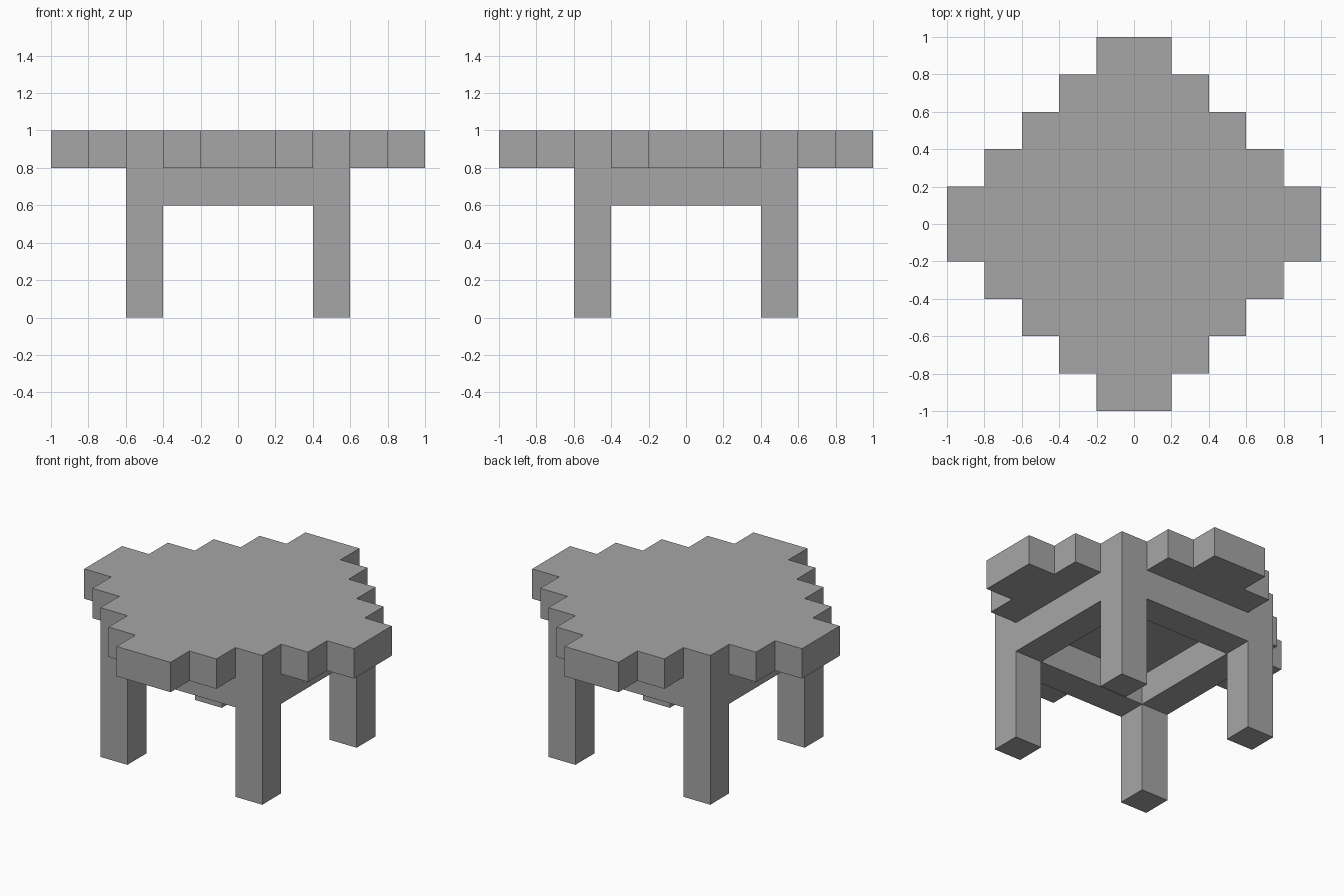
import bpy
import bmesh

cube = bpy.data.objects.get("Cube")
if cube:
    bpy.data.objects.remove(cube, do_unlink=True)

U = 0.2  # block size

grey = bpy.data.materials.new("plain grey")
grey.use_nodes = True
colour = (0.38, 0.38, 0.38, 1.0)
grey.diffuse_color = colour
grey.node_tree.nodes["Principled BSDF"].inputs["Base Color"].default_value = colour


def prism(name, outline, z0, z1):
    """Extrude a flat outline from z0 up to z1."""
    bm = bmesh.new()
    base = bm.faces.new([bm.verts.new((x, y, z0)) for x, y in outline])
    top = bmesh.ops.extrude_face_region(bm, geom=[base], use_keep_orig=True)["geom"]
    for v in top:
        if isinstance(v, bmesh.types.BMVert):
            v.co.z = z1
    bmesh.ops.recalc_face_normals(bm, faces=bm.faces)
    mesh = bpy.data.meshes.new(name)
    bm.to_mesh(mesh)
    bm.free()
    mesh.materials.append(grey)
    obj = bpy.data.objects.new(name, mesh)
    bpy.context.collection.objects.link(obj)
    return obj


def box(name, x0, x1, y0, y1, z0, z1):
    return prism(name, [(x0, y0), (x1, y0), (x1, y1), (x0, y1)], z0, z1)


# Tabletop: one stepped quarter, turned four times
quarter = []
for i in range(5):
    quarter += [((5 - i) * U, i * U), ((5 - i) * U, (i + 1) * U)]
quarter = quarter[1:]
outline = []
for turn in range(4):
    outline += quarter
    quarter = [(-y, x) for x, y in quarter]
prism("tabletop", outline, 0.8, 1.0)

# Legs, one in each corner
for sy, depth in ((-1, "front"), (1, "back")):
    for sx, side in ((-1, "right"), (1, "left")):
        x, y = sx * 0.5, sy * 0.5
        box(f"{depth}_{side}_leg", x - 0.1, x + 0.1, y - 0.1, y + 0.1, 0.0, 0.8)

# Rails joining the legs under the top
for s, depth, side in ((-1, "front", "right"), (1, "back", "left")):
    c = s * 0.5
    box(f"{depth}_rail", -0.4, 0.4, c - 0.1, c + 0.1, 0.6, 0.8)
    box(f"{side}_rail", c - 0.1, c + 0.1, -0.4, 0.4, 0.6, 0.8)
